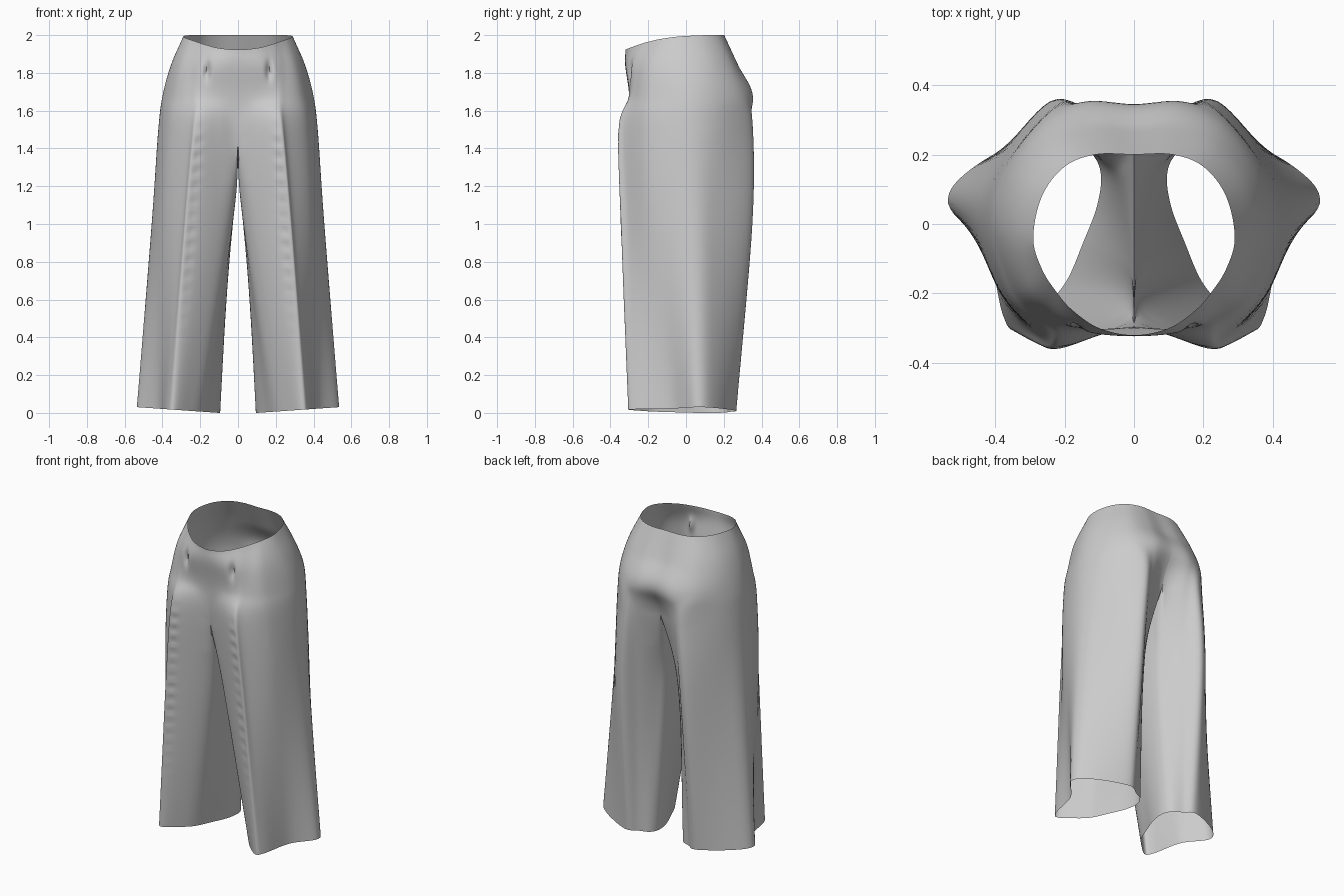
import bpy
import bmesh
import math
from mathutils import Vector

if "Cube" in bpy.data.objects:
    bpy.data.objects.remove(bpy.data.objects["Cube"], do_unlink=True)

ACROSS = 8                       # steps between neighbouring profile points
DOWN = [8, 10, 12, 26, 42]       # steps between neighbouring sections
CROTCH = 3                       # section where the legs part
BLEND = 16                       # rows over which the leg tube rounds off

# Half sections, front centre round the outside to back centre
WAIST = [(0, -.32), (.1, -.3), (.175, -.25), (.22, -.2), (.265, -.13),
         (.29, -.04), (.265, .08), (.2, .165), (.11, .2), (0, .2)]
HIGH_HIP = [(0, -.322), (.1, -.317), (.175, -.295), (.24, -.25), (.31, -.18),
            (.355, -.03), (.33, .12), (.24, .235), (.12, .275), (0, .27)]
HIP = [(0, -.3), (.1, -.302), (.19, -.3), (.245, -.28), (.34, -.2),
       (.398, -.02), (.37, .14), (.27, .285), (.14, .35), (0, .345)]
THIGH = [(0, -.285), (.1, -.32), (.22, -.358), (.26, -.32), (.37, -.2),
         (.422, 0), (.375, .17), (.225, .343), (.13, .33), (0, .265)]
KNEE = [(.04, -.21), (.13, -.285), (.265, -.345), (.3, -.305), (.4, -.17),
        (.457, .03), (.395, .175), (.245, .348), (.15, .28), (.075, .19)]
HEM = [(.195, -.165), (.26, -.24), (.34, -.305), (.378, -.26), (.425, -.075),
       (.535, .06), (.46, .165), (.262, .264), (.18, .232), (.12, .2)]

# Inner leg points, back to front
CROTCH_SEAM = [(0, .15, 1.37), (0, 0, 1.31), (0, -.17, 1.34)]
KNEE_INNER = [(.045, .13), (.03, .02), (.028, -.1)]
HEM_INNER = [(.095, .14), (.107, .05), (.145, -.05)]


def at_height(points, z):
    return [Vector((x, y, z)) for x, y in points]


def waist_height(points):
    return [Vector((x, y, 2 - .55 * max(0, .2 - y) ** 3)) for x, y in points]


def hem_height(points):
    return [Vector((x, y, max(0, .07 * (x - .1)))) for x, y in points]


def curve_point(a, b, c, d, t):
    """Smooth curve from b to c."""
    return .5 * (2 * b + (c - a) * t + (2 * a - 5 * b + 4 * c - d) * t ** 2
                 + (3 * b - a - 3 * c + d) * t ** 3)


def smooth_path(points, steps, before, after):
    path = [before] + points + [after]
    out = []
    for i, n in enumerate(steps):
        out += [curve_point(*path[i:i + 4], k / n) for k in range(n)]
    return out + [points[-1]]


def smooth_column(points, steps):
    return smooth_path(points, steps, 2 * points[0] - points[1],
                       2 * points[-1] - points[-2])


def half_ring(ring):
    """Outside of one leg, meeting the centre line squarely."""
    mirrored = [Vector((2 * e.x - p.x, p.y, p.z))
                for e, p in ((ring[0], ring[1]), (ring[-1], ring[-2]))]
    return smooth_path(ring, [ACROSS] * (len(ring) - 1), *mirrored)


def split_ring(ring, inside):
    """Outside of one leg plus a separate inner span."""
    seam = [ring[-1]] + inside + [ring[0]]
    return half_ring(ring) + smooth_column(seam, [ACROSS] * 4)[1:-1]


def tube_ring(loop):
    return smooth_path(loop + [loop[0]], [ACROSS] * len(loop),
                       loop[-1], loop[1])[:-1]


def add_folds(p):
    """Gathered front pleat and the small tuck above it."""
    q = p.copy()
    if p.y < -.15:
        crease = .205 + .08 * (1.5 - p.z)
        near = math.exp(-((p.x - crease) / .02) ** 2)
        fade = max(0, min(1, (p.z - .3) * 2, (1.6 - p.z) * 5))
        q.y += .004 * near * fade * (1 + math.sin(80 * p.z))
        tuck = ((p.x - .165) / .016) ** 2 + ((p.z - 1.81) / .045) ** 2
        q.y += .025 * math.exp(-tuck)
    return q


# Control rows, smoothed from waist to hem
sections = [waist_height(WAIST), at_height(HIGH_HIP, 1.84), at_height(HIP, 1.68),
            at_height(THIGH, 1.5), at_height(KNEE, 1), hem_height(HEM)]
sections[CROTCH][0].z = 1.43     # the front seam runs lower than the sides
sections[CROTCH][-1].z = 1.48
outer = [smooth_column(list(c), DOWN) for c in zip(*sections)]
inner_sections = [[Vector(p) for p in CROTCH_SEAM],
                  at_height(KNEE_INNER, 1), hem_height(HEM_INNER)]
inner = [smooth_column(list(c), DOWN[CROTCH:]) for c in zip(*inner_sections)]
split = sum(DOWN[:CROTCH])
rows = len(outer[0])
half_count = (len(outer) - 1) * ACROSS + 1

bm = bmesh.new()
grid = []
for r in range(rows):
    ring = [column[r] for column in outer]
    if r < split:
        points = half_ring(ring)
    else:
        inside = [column[r - split] for column in inner]
        weight = min(1, (r - split) / BLEND)
        pairs = zip(split_ring(ring, inside), tube_ring(ring + inside))
        points = [a.lerp(b, weight) for a, b in pairs]
    grid.append([bm.verts.new(add_folds(p)) for p in points])

# Open half rings above the crotch, closed leg rings below
for r in range(rows - 1):
    top, low = grid[r], grid[r + 1]
    count = half_count - 1 if r < split else len(top)
    for i in range(count):
        j = (i + 1) % len(top)
        bm.faces.new((top[i], low[i], low[j], top[j]))

# Mirror to the other leg and weld the centre seam
copy = bmesh.ops.duplicate(bm, geom=bm.verts[:] + bm.edges[:] + bm.faces[:])
new_verts = [g for g in copy["geom"] if isinstance(g, bmesh.types.BMVert)]
new_faces = [g for g in copy["geom"] if isinstance(g, bmesh.types.BMFace)]
for v in new_verts:
    v.co.x = -v.co.x
bmesh.ops.reverse_faces(bm, faces=new_faces)
seam_verts = [v for v in bm.verts if abs(v.co.x) < .0005]
bmesh.ops.remove_doubles(bm, verts=seam_verts, dist=.0005)

mesh = bpy.data.meshes.new("trousers")
bm.to_mesh(mesh)
bm.free()
trousers = bpy.data.objects.new("trousers", mesh)
bpy.context.collection.objects.link(trousers)

# Plain cloth
cloth = bpy.data.materials.new("grey_cloth")
cloth.use_nodes = True
colour = (.6, .6, .6, 1)
cloth.diffuse_color = colour
cloth.node_tree.nodes["Principled BSDF"].inputs["Base Color"].default_value = colour
mesh.materials.append(cloth)

bpy.context.view_layer.objects.active = trousers
trousers.select_set(True)
bpy.ops.object.shade_smooth_by_angle(angle=math.radians(50))
